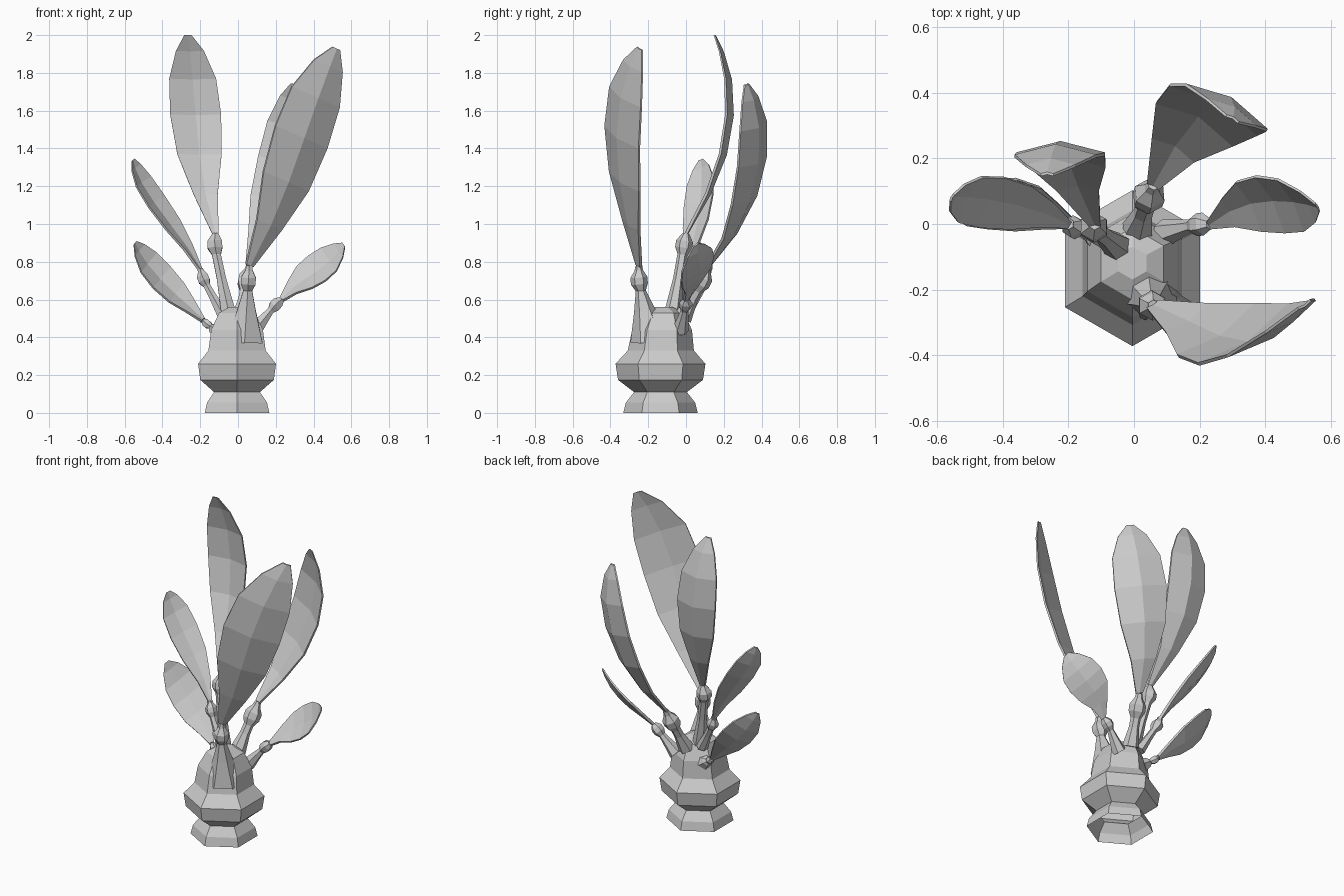
import bpy, bmesh, math
from mathutils import Vector

cube = bpy.data.objects.get("Cube")
if cube:
    bpy.data.objects.remove(cube)

grey = bpy.data.materials.new("light_grey")
grey.use_nodes = True
grey.diffuse_color = (0.6, 0.6, 0.6, 1)
grey.node_tree.nodes["Principled BSDF"].inputs["Base Color"].default_value = grey.diffuse_color


def loft(name, sections, cap_base=True):
    """Skin a list of equal-length closed sections and cap the ends."""
    bm = bmesh.new()
    rings = [[bm.verts.new(p) for p in section] for section in sections]
    for low, high in zip(rings, rings[1:]):
        for i in range(len(low)):
            j = (i + 1) % len(low)
            bm.faces.new((low[i], low[j], high[j], high[i]))
    if cap_base:
        bm.faces.new(rings[0][::-1])
    bm.faces.new(rings[-1])
    bmesh.ops.recalc_face_normals(bm, faces=bm.faces)
    mesh = bpy.data.meshes.new(name)
    bm.to_mesh(mesh)
    bm.free()
    mesh.materials.append(grey)
    obj = bpy.data.objects.new(name, mesh)
    bpy.context.collection.objects.link(obj)


def hexagon(centre, radius, side, ahead):
    """Six points around a centre, in the plane of two unit vectors."""
    angles = [math.radians(60 * k) for k in range(6)]
    return [centre + radius * (math.cos(a) * ahead + math.sin(a) * side) for a in angles]


def stem(name, start, knob, end, root, bulge):
    """Tapered stalk that swells into a knob below the leaf."""
    start, knob, end = Vector(start), Vector(knob), Vector(end)
    up, out = (knob - start).normalized(), (end - knob).normalized()
    axis = (up + out).normalized()
    side = axis.cross(Vector((0, 1, 0))).normalized()
    ahead = side.cross(axis)
    rings = [
        (start, root),
        (start.lerp(knob, 0.5), root * 0.45 + 0.008),
        (knob - up * bulge * 1.2, bulge * 0.6),
        (knob - up * bulge * 0.4, bulge),
        (knob + out * bulge * 0.4, bulge),
        (knob + out * bulge * 1.2, bulge * 0.5),
        (end, 0.018),
    ]
    loft(name, [hexagon(c, r, side, ahead) for c, r in rings])


# Position along the leaf and share of its full width
LEAF_OUTLINE = [(0, 0.13), (0.2, 0.48), (0.4, 0.87), (0.6, 1),
                (0.78, 0.92), (0.92, 0.55), (1, 0.14)]


def along(points, t):
    """Cubic that passes through four evenly spaced points."""
    total = Vector()
    for i, p in enumerate(points):
        weight = 1
        for j in range(4):
            if j != i:
                weight *= (3 * t - j) / (i - j)
        total += weight * p
    return total


def leaf(name, path, half_width, fold):
    """Thin creased blade, hollow towards the middle of the plant."""
    path = [Vector(p) for p in path]
    across = Vector(half_width)
    normal = across.cross(path[3] - path[0]).normalized()
    outward = path[2] - Vector((0, -0.1, path[2].z + 0.2))
    if normal.dot(outward) < 0:
        normal.negate()
    sections = []
    for t, share in LEAF_OUTLINE:
        c, w = along(path, t), across * share
        crease = normal * fold * share
        skin = normal * (0.004 + 0.004 * (1 - t))
        sections.append([c - w - skin, c + crease - skin, c + w - skin,
                         c + w + skin, c + crease + skin, c - w + skin])
    loft(name, sections)


# Bulb: hexagonal pot with a hollow foot, waist and rim
X, Y = Vector((1, 0, 0)), Vector((0, -1, 0))
pot = [(0, 0.197), (0.055, 0.183), (0.11, 0.14), (0.175, 0.225), (0.26, 0.238),
       (0.33, 0.175), (0.44, 0.158), (0.53, 0.11), (0.56, 0.05)]
loft("pot", [hexagon(Vector((-0.005, -0.135 + 0.06 * max(0, z - 0.3), z)), r, X, Y)
             for z, r in pot], cap_base=False)

# Each plant shoot: stem start, knob, root and knob radius, leaf path, half width, fold
shoots = {
    "front": ((0.035, -0.185, 0.38), (0.055, -0.25, 0.7), 0.11, 0.045,
              [(0.06, -0.25, 0.78), (0.225, -0.315, 1.15), (0.362, -0.335, 1.54), (0.52, -0.245, 1.93)],
              (0.137, 0.09, -0.06), 0.03),
    "tall_back": ((-0.05, -0.07, 0.53), (-0.125, -0.01, 0.89), 0.045, 0.045,
                  [(-0.12, 0, 0.95), (-0.195, 0.16, 1.3), (-0.23, 0.215, 1.65), (-0.265, 0.15, 2)],
                  (0.135, 0, 0), 0.035),
    "left_back": ((0.01, -0.02, 0.5), (0.045, 0.085, 0.7), 0.05, 0.05,
                  [(0.06, 0.12, 0.78), (0.165, 0.285, 1.06), (0.26, 0.355, 1.4), (0.3, 0.32, 1.74)],
                  (0.135, -0.075, -0.03), 0.035),
    "right_upper": ((-0.08, -0.05, 0.52), (-0.185, -0.01, 0.71), 0.035, 0.035,
                    [(-0.2, 0, 0.76), (-0.32, 0.045, 0.96), (-0.46, 0.07, 1.16), (-0.555, 0.08, 1.34)],
                    (0.04, 0.075, 0.03), 0.02),
    "right_lower": ((-0.1, -0.05, 0.43), (-0.165, -0.01, 0.47), 0.05, 0.024,
                    [(-0.185, 0, 0.49), (-0.3, 0.04, 0.61), (-0.43, 0.065, 0.745), (-0.545, 0.05, 0.9)],
                    (0.045, 0.075, 0.055), 0.02),
    "left_lower": ((0.09, -0.03, 0.44), (0.2, 0, 0.575), 0.045, 0.035,
                   [(0.23, 0, 0.6), (0.33, 0.05, 0.7), (0.44, 0.06, 0.78), (0.56, 0.05, 0.89)],
                   (-0.045, 0.085, 0.065), 0.02),
}
for place, (start, knob, root, bulge, path, half_width, fold) in shoots.items():
    stem(place + "_stem", start, knob, path[0], root, bulge)
    leaf(place + "_leaf", path, half_width, fold)
